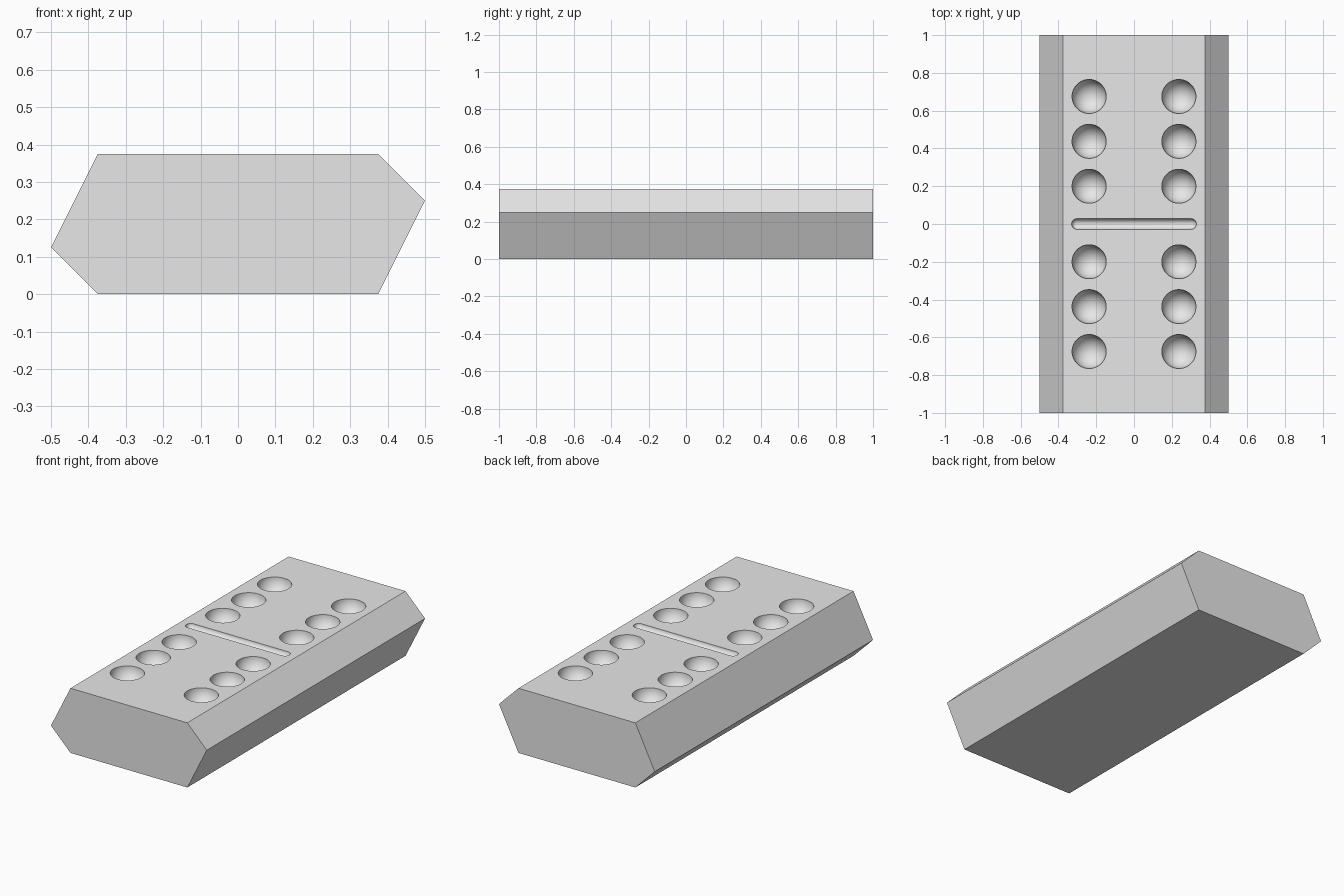
import bpy, bmesh, math
from mathutils import Matrix

cube = bpy.data.objects.get("Cube")
if cube:
    bpy.data.objects.remove(cube, do_unlink=True)

TOP = 0.375
HALF_LENGTH = 1.0
SEGMENTS, RINGS = 32, 25

grey = bpy.data.materials.new("light_grey")
grey.use_nodes = True
grey.diffuse_color = (0.8, 0.8, 0.8, 1)
grey.node_tree.nodes["Principled BSDF"].inputs["Base Color"].default_value = (0.8, 0.8, 0.8, 1)


def add_object(name, bm):
    bmesh.ops.recalc_face_normals(bm, faces=bm.faces)
    mesh = bpy.data.meshes.new(name)
    bm.to_mesh(mesh)
    bm.free()
    mesh.materials.append(grey)
    obj = bpy.data.objects.new(name, mesh)
    bpy.context.collection.objects.link(obj)
    return obj


def add_capsule(bm, x, y, radius, stretch=0.0):
    """Ball centred on the top face, drawn out along x by stretch each way."""
    # half a segment of roll keeps vertices off the top plane
    turn = Matrix.Rotation(math.pi / 2, 4, 'Y') @ Matrix.Rotation(math.pi / SEGMENTS, 4, 'Z')
    ball = bmesh.ops.create_uvsphere(bm, u_segments=SEGMENTS, v_segments=RINGS,
                                     radius=radius / math.cos(math.pi / SEGMENTS),
                                     matrix=turn)
    for v in ball["verts"]:
        v.co.x += x + math.copysign(stretch, v.co.x)
        v.co.y += y
        v.co.z += TOP


# Tile body: skewed hexagon profile extruded along y
profile = [(-0.375, 0), (0.375, 0), (0.5, 0.25), (0.375, TOP), (-0.375, TOP), (-0.5, 0.125)]
bm = bmesh.new()
face = bm.faces.new([bm.verts.new((x, -HALF_LENGTH, z)) for x, z in profile])
back = bmesh.ops.extrude_face_region(bm, geom=[face])["geom"]
bmesh.ops.translate(bm, vec=(0, 2 * HALF_LENGTH, 0),
                    verts=[g for g in back if isinstance(g, bmesh.types.BMVert)])
tile = add_object("domino_tile", bm)

# Cutter: two columns of six round pips and the dividing groove
bm = bmesh.new()
for x in (-0.2375, 0.2375):
    for y in (0.2, 0.4375, 0.675):
        for side in (-1, 1):
            add_capsule(bm, x, y * side, 0.09)
add_capsule(bm, 0, 0, 0.028, stretch=0.302)
cutter = add_object("pip_cutter", bm)
cutter.hide_render = True

# Carve the pips and groove, then drop the cutter
carve = tile.modifiers.new("carve_pips", 'BOOLEAN')
carve.operation = 'DIFFERENCE'
carve.solver = 'EXACT'
carve.object = cutter
bpy.ops.object.select_all(action='DESELECT')
tile.select_set(True)
bpy.context.view_layer.objects.active = tile
bpy.ops.object.modifier_apply(modifier=carve.name)
bpy.data.objects.remove(cutter, do_unlink=True)

# Smooth hollows, crisp rims and body edges
bpy.ops.object.shade_smooth_by_angle(angle=math.radians(30))
